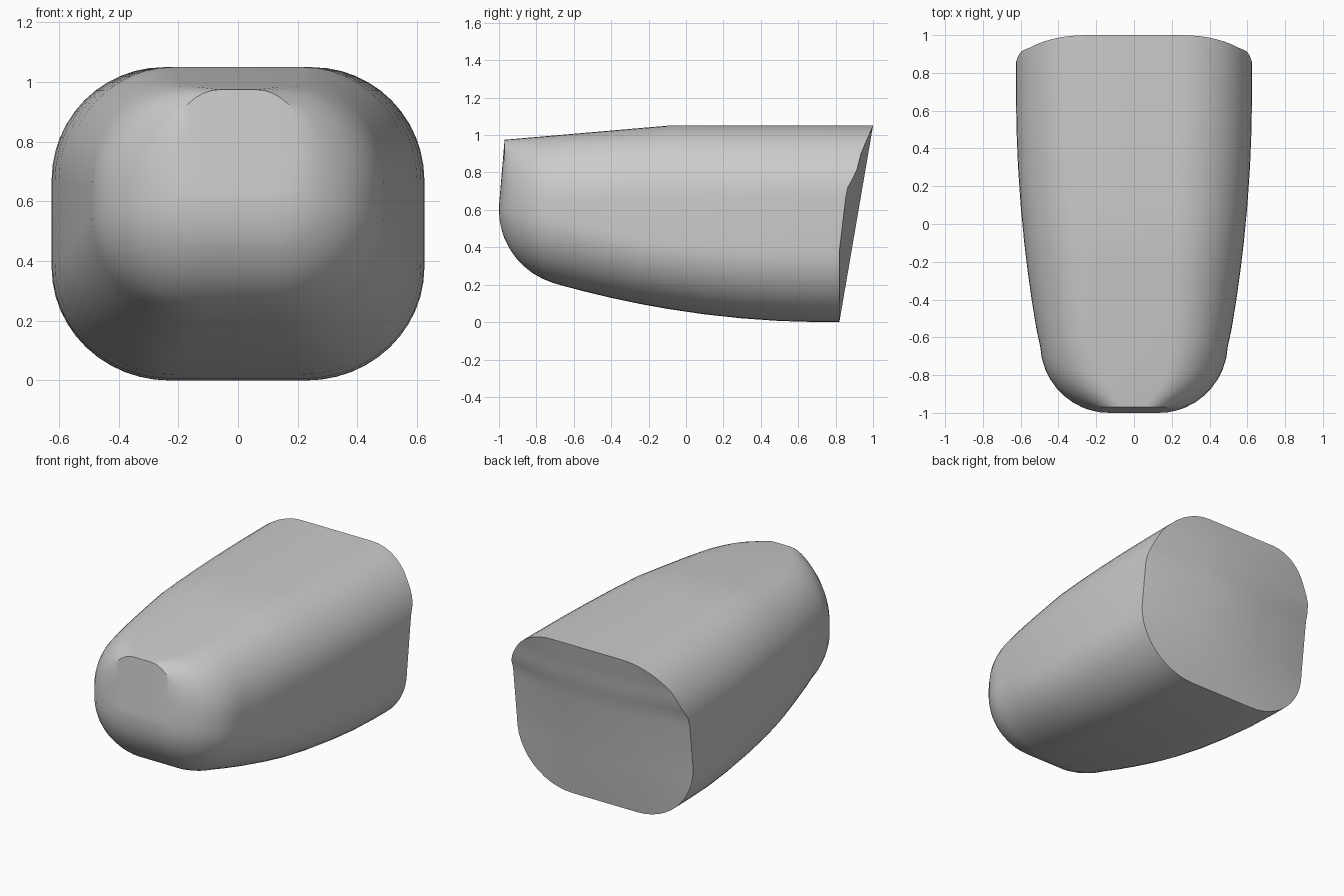
import bpy, bmesh, math

if "Cube" in bpy.data.objects:
    bpy.data.objects.remove(bpy.data.objects["Cube"])


def interp(table, v):
    # Linear interpolation in a list of (key, value) pairs
    if v <= table[0][0]:
        return table[0][1]
    for (a, p), (b, q) in zip(table, table[1:]):
        if v <= b:
            return p + (q - p) * (v - a) / (b - a)
    return table[-1][1]


# Guide curves along the length
TOP = [(-1, 0.62), (-0.97, 0.975), (-0.1, 1.05), (1, 1.05)]
TOP_FLAT = [(-1, 0.12), (-0.97, 0.06), (-0.85, 0.15), (-0.65, 0.2), (-0.1, 0.22), (0.8, 0.25)]
LOW_FLAT = [(-1, 0.12), (-0.65, 0.13), (0, 0.2), (0.8, 0.23)]
SIDE_LOW = [(-1, 0.605), (-0.65, 0.55), (-0.2, 0.43), (0.5, 0.38)]
SIDE_HIGH = [(-1, 0.61), (-0.97, 0.62), (-0.65, 0.65), (0, 0.67)]
# Rear rim position by height
RIM = [(0.4, 0.82), (0.6, 0.84), (0.72, 0.865), (0.8, 0.91), (0.9, 0.935), (1.05, 1.0)]
N = 12


def half_width(y):
    if y > -0.63:
        return 0.625 - 0.0686 * max(0, 0.7 - y) ** 2
    return 0.13 + 0.367 * math.sqrt(max(0, 1 - ((y + 0.63) / 0.37) ** 2))


def bottom(y):
    if y > -0.72:
        return 0.098 * max(0, 0.75 - y) ** 2
    return 0.6 - 0.405 * math.sqrt(max(0, 1 - ((y + 0.6) / 0.4) ** 2))


def section(y):
    # Right half of a rounded section, from bottom to top
    w, b, t = half_width(y), bottom(y), interp(TOP, y)
    lo, hi = interp(SIDE_LOW, y), interp(SIDE_HIGH, y)
    fl, ft = interp(LOW_FLAT, y), interp(TOP_FLAT, y)
    pts = []
    for i in range(N + 1):
        a = math.pi / 2 * i / N
        pts.append((fl + (w - fl) * math.sin(a), y, lo - (lo - b) * math.cos(a)))
    for i in range(N + 1):
        a = math.pi / 2 * i / N
        pts.append((ft + (w - ft) * math.cos(a), y, hi + (t - hi) * math.sin(a)))
    return pts


bm = bmesh.new()
ys = [-1, -0.997, -0.99, -0.98, -0.97, -0.945, -0.91, -0.87, -0.82, -0.77, -0.71,
      -0.65, -0.55, -0.4, -0.25, -0.1, 0.1, 0.3, 0.5, 0.7]
halves = [section(y) for y in ys]
halves.append([(x, interp(RIM, z), z) for x, _, z in section(0.82)])

# Lofted skin
rings = []
for half in halves:
    full = half + [(-x, y, z) for x, y, z in reversed(half)]
    rings.append([bm.verts.new(p) for p in full])
for r, s in zip(rings, rings[1:]):
    for i in range(len(r)):
        j = (i + 1) % len(r)
        bm.faces.new((r[i], r[j], s[j], s[i]))


def end_cap(ring, half, centre_y):
    # Rows across the end, with a raised central strip
    rows = []
    n = len(half)
    for i, (x, y, z) in enumerate(half):
        m = min(0.23, x)
        cy = y if m == x else centre_y(y, z)
        rows.append([ring[2 * n - 1 - i], bm.verts.new((-m, cy, z)),
                     bm.verts.new((m, cy, z)), ring[i]])
    for a, b in zip(rows, rows[1:]):
        for k in range(3):
            bm.faces.new((a[k], a[k + 1], b[k + 1], b[k]))


end_cap(rings[0], halves[0], lambda y, z: y)
end_cap(rings[-1], halves[-1], lambda y, z: 0.82 + 0.1714 * z)

bmesh.ops.remove_doubles(bm, verts=bm.verts, dist=0.0005)
bmesh.ops.recalc_face_normals(bm, faces=bm.faces)
mesh = bpy.data.meshes.new("tapered_body")
bm.to_mesh(mesh)
bm.free()
body = bpy.data.objects.new("tapered_body", mesh)
bpy.context.collection.objects.link(body)
bpy.context.view_layer.objects.active = body
body.select_set(True)
bpy.ops.object.shade_smooth_by_angle(angle=math.radians(30))
